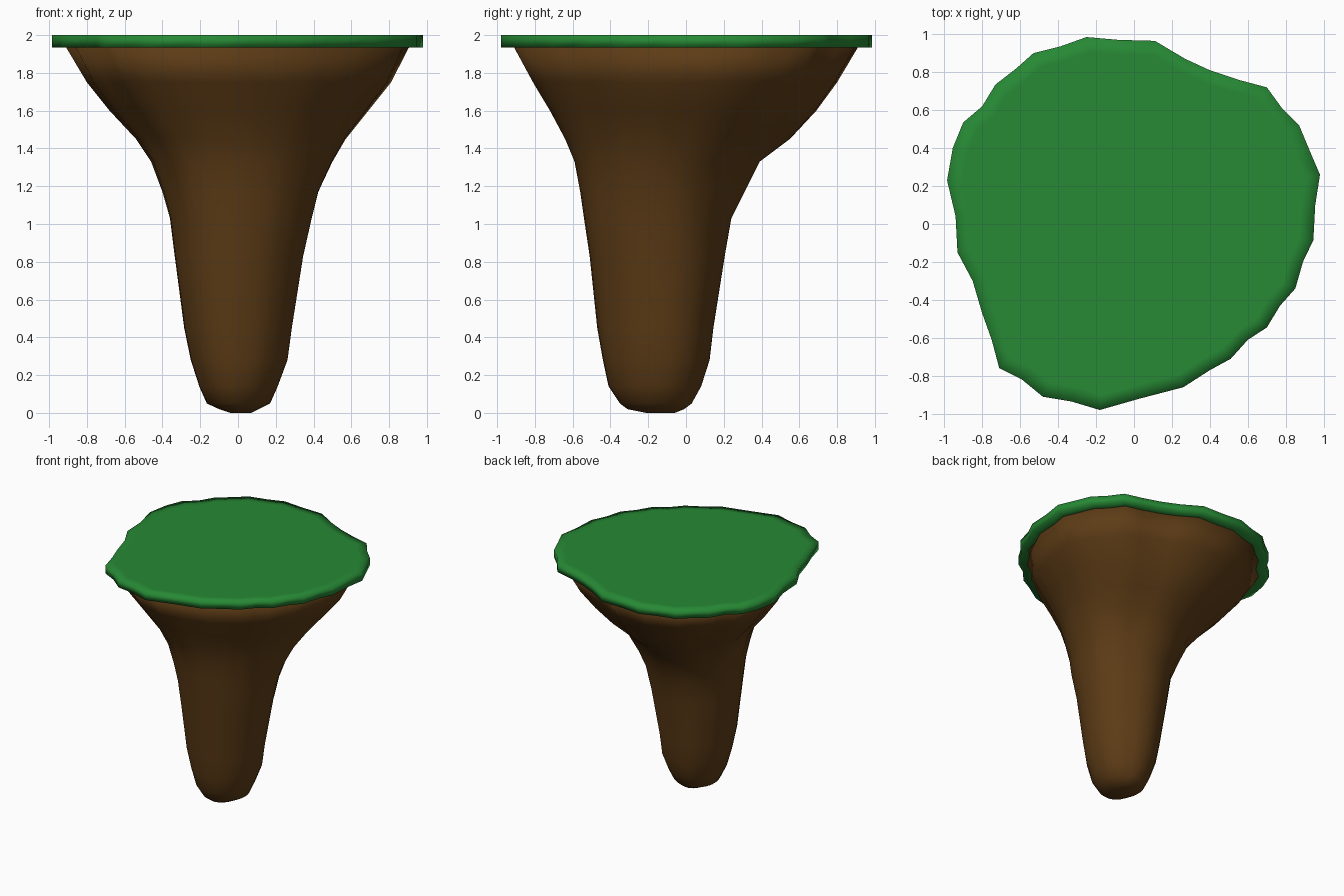
import bpy, bmesh, math

if "Cube" in bpy.data.objects:
    bpy.data.objects.remove(bpy.data.objects["Cube"])

# Irregular island outline (x, y), counter-clockwise from the right
OUTLINE = [(.98, .26), (.92, .40), (.87, .52), (.78, .61), (.70, .72), (.55, .76), (.40, .81), (.27, .87),
           (.11, .965), (-.08, .97), (-.25, .985), (-.39, .935), (-.53, .90), (-.62, .82), (-.73, .735),
           (-.80, .62), (-.90, .535), (-.955, .40), (-.985, .23), (-.94, .04), (-.93, -.15), (-.85, -.30),
           (-.80, -.47), (-.75, -.61), (-.71, -.76), (-.59, -.82), (-.48, -.91), (-.33, -.935), (-.18, -.98),
           (.03, -.92), (.26, -.86), (.40, -.77), (.51, -.71), (.60, -.61), (.70, -.545), (.77, -.43),
           (.85, -.34), (.89, -.20), (.945, -.085), (.955, .10)]

# Earth profile: z, x min, x max, y min, y max
PROFILE = [(1.935, -.91, .905, -.91, .91), (1.75, -.80, .81, -.81, .80), (1.60, -.68, .69, -.72, .69),
           (1.45, -.54, .57, -.64, .55), (1.33, -.46, .50, -.59, .39), (1.17, -.40, .425, -.56, .31),
           (1.03, -.36, .39, -.54, .24), (.83, -.335, .345, -.51, .205), (.45, -.285, .285, -.47, .145),
           (.28, -.25, .262, -.44, .125), (.14, -.205, .21, -.41, .08), (.05, -.165, .17, -.35, .03),
           (.02, -.10, .11, -.31, -.01), (0, -.04, .07, -.21, -.06)]


def loft(name, rings, color):
    """Skin a stack of rings, cap both ends and shade smooth."""
    bm = bmesh.new()
    loops = [[bm.verts.new(p) for p in ring] for ring in rings]
    n = len(loops[0])
    for a, b in zip(loops, loops[1:]):
        for i in range(n):
            j = (i + 1) % n
            bm.faces.new((a[i], a[j], b[j], b[i]))
    bm.faces.new(loops[0])
    bm.faces.new(loops[-1])
    bmesh.ops.recalc_face_normals(bm, faces=bm.faces)
    for f in bm.faces:
        f.smooth = True
    mesh = bpy.data.meshes.new(name)
    bm.to_mesh(mesh)
    bm.free()
    mat = bpy.data.materials.new(name)
    mat.diffuse_color = color
    mat.use_nodes = True
    mat.node_tree.nodes["Principled BSDF"].inputs["Base Color"].default_value = mat.diffuse_color
    mesh.materials.append(mat)
    obj = bpy.data.objects.new(name, mesh)
    bpy.context.collection.objects.link(obj)


def earth_ring(z, x0, x1, y0, y1):
    # Outline fitted to the profile box, rounder towards the tip
    t = 0.6 * min(1, (1.935 - z) / 0.9)
    pts = []
    for x, y in OUTLINE:
        u, v = x / .985, y / .985
        r = math.hypot(u, v)
        s = 1 - t + t / r
        pts.append((u * s, v * s))
    us, vs = [p[0] for p in pts], [p[1] for p in pts]

    def fit(c, cs, lo, hi):
        return lo + (c - min(cs)) / (max(cs) - min(cs)) * (hi - lo)
    return [(fit(u, us, x0, x1), fit(v, vs, y0, y1), z) for u, v in pts]


# Earth body
loft("earth", [earth_ring(*p) for p in PROFILE], (.11, .045, .008, 1))

# Grass slab
levels = [(.91, 1.935), (1, 1.935), (1, 2), (.92, 2), (.85, 2)]
loft("grass", [[(x * s, y * s, z) for x, y in OUTLINE] for s, z in levels], (.02, .25, .035, 1))
